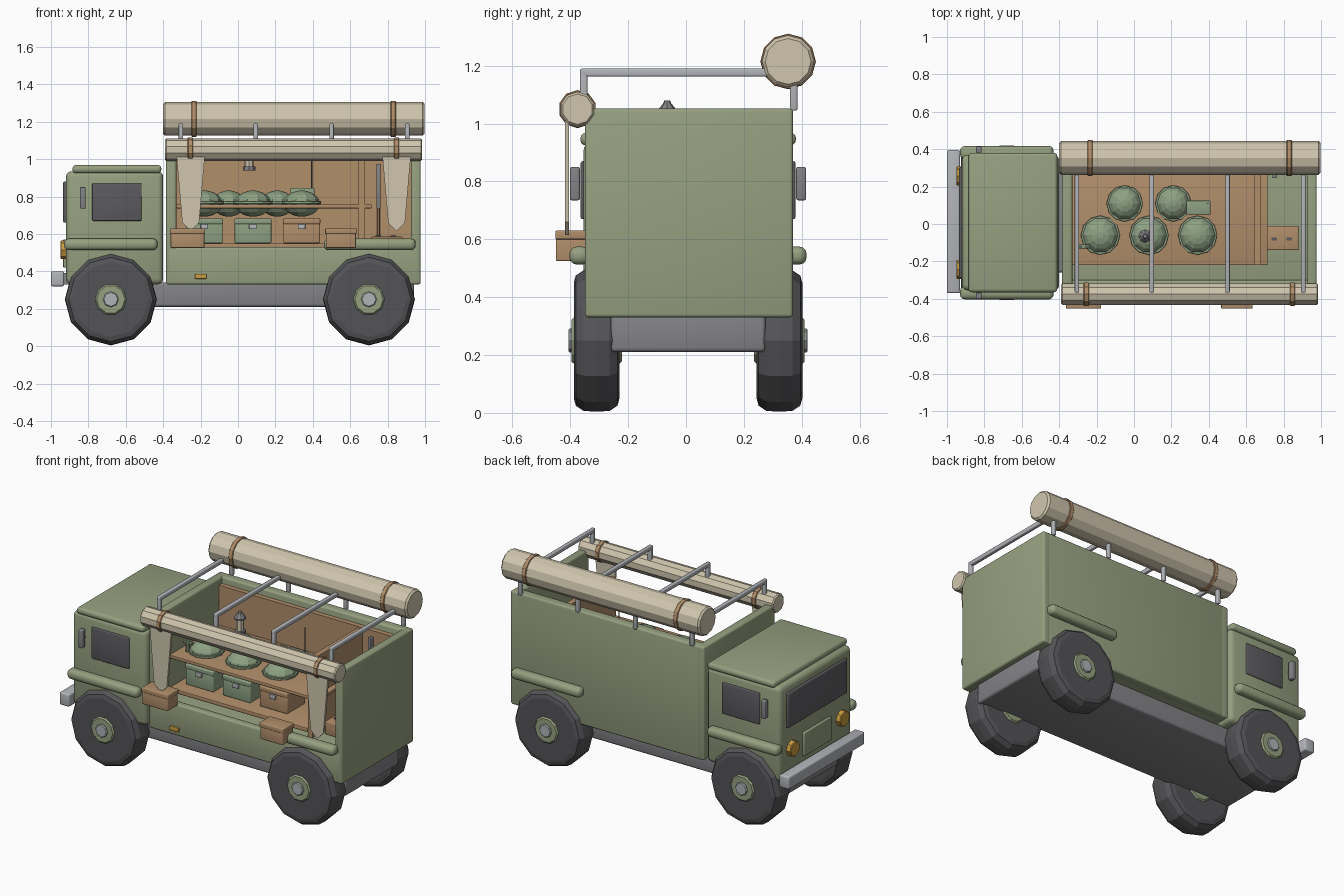
import bpy, bmesh, math
from mathutils import Matrix, Vector

if "Cube" in bpy.data.objects:
    bpy.data.objects.remove(bpy.data.objects["Cube"])


def material(name, r, g, b):
    lin = [((c / 255 + 0.055) / 1.055) ** 2.4 for c in (r, g, b)]
    m = bpy.data.materials.new(name)
    m.diffuse_color = (*lin, 1)
    m.use_nodes = True
    m.node_tree.nodes["Principled BSDF"].inputs["Base Color"].default_value = m.diffuse_color
    return m


GREEN = material("olive_paint", 150, 160, 128)
POT = material("pot_green", 141, 161, 131)
WOOD = material("tan_wood", 177, 142, 106)
CANVAS = material("cream_canvas", 208, 198, 174)
TYRE = material("dark_rubber", 84, 84, 87)
FRAME = material("chassis_grey", 131, 130, 134)
STEEL = material("light_steel", 178, 180, 184)
GOLD = material("amber_lamp", 202, 156, 66)
GLASS = material("dark_glass", 92, 90, 94)


def finish(name, bm, mat, smooth=True):
    bmesh.ops.recalc_face_normals(bm, faces=bm.faces)
    me = bpy.data.meshes.new(name)
    bm.to_mesh(me)
    bm.free()
    me.materials.append(mat)
    if smooth:
        me.shade_smooth()
        me.set_sharp_from_angle(angle=math.radians(35))
    ob = bpy.data.objects.new(name, me)
    bpy.context.collection.objects.link(ob)
    return ob


def box(name, x, y, z, mat, bevel=0.0):
    """Box from (min, max) ranges, with optional rounded edges."""
    bm = bmesh.new()
    bmesh.ops.create_cube(bm, size=1)
    for v in bm.verts:
        v.co = Vector([(a + b) / 2 + c * (b - a) for (a, b), c in zip((x, y, z), v.co)])
    if bevel:
        bmesh.ops.bevel(bm, geom=bm.edges[:], offset=bevel, segments=3,
                        profile=0.5, affect='EDGES', clamp_overlap=True)
    return finish(name, bm, mat)


def lathe(name, centre, axis, profile, n, mat, smooth=False):
    """Spin (radius, distance) points around an axis."""
    bm = bmesh.new()
    turn = {'x': Matrix.Rotation(math.pi / 2, 4, 'Y'),
            'y': Matrix.Rotation(math.pi / 2, 4, 'X'), 'z': Matrix()}[axis]
    rings = []
    for r, d in profile:
        ring = []
        for i in range(n):
            a = 2 * math.pi * i / n
            p = turn @ Vector((r * math.cos(a), r * math.sin(a), d))
            ring.append(bm.verts.new(p + Vector(centre)))
        rings.append(ring)
    for lo, hi in zip(rings, rings[1:]):
        for i in range(n):
            j = (i + 1) % n
            bm.faces.new((lo[i], lo[j], hi[j], hi[i]))
    bm.faces.new(rings[0])
    bm.faces.new(rings[-1])
    return finish(name, bm, mat, smooth)


def rod(name, centre, axis, r, length, n, mat):
    h, b = length / 2, min(r, length) * 0.12
    return lathe(name, centre, axis, [(r - b, -h), (r, -h + b), (r, h - b), (r - b, h)], n, mat)


Y0 = 0.007  # centre line of the vehicle

# Wheels with hubs
for x in (-0.68, 0.70):
    for s in (-1, 1):
        y = Y0 + s * 0.316
        lathe("tyre", (x, y, 0.25), 'y',
              [(0.20, -0.079), (0.225, -0.072), (0.243, -0.045), (0.246, 0),
               (0.243, 0.045), (0.225, 0.072), (0.20, 0.079)], 12, TYRE)
        rod("hub", (x, y, 0.25), 'y', 0.086, 0.175, 10, GREEN)
        rod("hub_cap", (x, y + s * 0.01, 0.25), 'y', 0.042, 0.175, 8, STEEL)

# Chassis and bumper
box("chassis", (-0.90, 0.94), (-0.26, 0.275), (0.21, 0.34), FRAME, 0.015)
box("bumper", (-1.0, -0.93), (-0.37, 0.395), (0.32, 0.40), STEEL, 0.01)
for y in (-0.18, 0.2):
    box("bumper_arm", (-0.95, -0.85), (y - 0.03, y + 0.03), (0.33, 0.39), FRAME)

# Cab
box("cab", (-0.92, -0.40), (-0.355, 0.37), (0.33, 0.935), GREEN, 0.03)
box("cab_roof", (-0.885, -0.41), (-0.365, 0.38), (0.925, 0.968), GREEN, 0.018)
box("windshield", (-0.935, -0.91), (-0.29, 0.305), (0.66, 0.88), GLASS, 0.008)
box("grille_plate", (-0.935, -0.91), (-0.13, 0.145), (0.42, 0.57), GREEN, 0.006)
for s in (-1, 1):
    side = Y0 + s * 0.363
    box("side_window", (-0.78, -0.515), (side - 0.008, side + 0.008), (0.67, 0.87), GLASS, 0.006)
    m = Y0 + s * 0.391
    box("mirror", (-0.845, -0.815), (m - 0.017, m + 0.017), (0.735, 0.85), FRAME, 0.006)
    box("mirror_arm", (-0.836, -0.824), (m - s * 0.035 - 0.015, m - s * 0.035 + 0.015),
        (0.785, 0.80), FRAME)
    rod("headlight", (-0.93, Y0 + s * 0.25, 0.515), 'x', 0.05, 0.04, 8, GOLD)
    # Rounded mudguard rails
    f = Y0 + s * 0.375
    for name, a, b in (("front_mudguard", -0.93, -0.43), ("rear_mudguard", 0.46, 0.95)):
        box(name, (a, b), (f - 0.035, f + 0.035), (0.513, 0.575), GREEN, 0.025)

# Cargo body: open on top and on the serving side
box("body_floor", (-0.38, 0.97), (-0.345, 0.365), (0.33, 0.50), GREEN, 0.008)
box("lower_side", (-0.38, 0.97), (-0.35, -0.30), (0.33, 0.53), GREEN, 0.012)
box("body_front_wall", (-0.385, -0.33), (-0.35, 0.37), (0.33, 1.052), GREEN, 0.012)
box("body_rear_wall", (0.925, 0.977), (-0.35, 0.37), (0.33, 1.052), GREEN, 0.012)
box("body_back_wall", (-0.385, 0.977), (0.31, 0.37), (0.33, 1.052), GREEN, 0.012)
box("indicator", (-0.23, -0.168), (-0.362, -0.34), (0.36, 0.387), GOLD, 0.004)

# Wooden interior
box("back_panel", (-0.33, 0.925), (0.28, 0.31), (0.50, 1.01), WOOD)
box("partition", (0.645, 0.68), (-0.22, 0.28), (0.50, 1.0), WOOD)
box("counter", (-0.33, 0.715), (-0.22, 0.28), (0.737, 0.758), WOOD, 0.004)
box("lower_shelf", (-0.33, 0.645), (-0.22, 0.28), (0.525, 0.55), WOOD, 0.004)
box("drawer_box", (0.71, 0.88), (-0.14, -0.01), (0.50, 0.585), WOOD, 0.006)
for x in (0.75, 0.83):
    box("drawer_latch", (x - 0.014, x + 0.014), (-0.088, -0.072), (0.58, 0.592), GLASS)
box("long_tool", (0.74, 0.762), (0.245, 0.275), (0.735, 0.975), FRAME, 0.004)
rod("tool_handle", (0.751, 0.26, 0.63), 'z', 0.008, 0.24, 6, WOOD)

# Crates with latches under the counter
for x, mat in ((-0.18, POT), (0.08, POT), (0.34, WOOD)):
    box("crate", (x - 0.098, x + 0.098), (-0.13, 0.05), (0.55, 0.66), mat, 0.006)
    box("crate_lid", (x - 0.1, x + 0.1), (-0.134, 0.054), (0.652, 0.682), mat, 0.006)
    box("crate_latch", (x - 0.02, x + 0.02), (-0.142, -0.128), (0.625, 0.652), STEEL, 0.003)

# Round pots set into the counter
for x, y, r in ((-0.18, -0.06, 0.098), (0.08, -0.06, 0.098), (0.34, -0.06, 0.098),
                (-0.05, 0.11, 0.09), (0.21, 0.11, 0.09)):
    arc = [math.radians(-80 + 20 * i) for i in range(9)]
    lathe("pot", (x, y, 0.762), 'z',
          [(r * math.cos(a), 0.07 * math.sin(a)) for a in arc], 10, POT)
    rod("pot_rim", (x, y, 0.768), 'z', r + 0.007, 0.014, 12, POT)

# Radio, small tap and lantern
box("radio", (0.28, 0.41), (0.05, 0.125), (0.758, 0.845), POT, 0.006)
rod("radio_antenna", (0.395, 0.11, 0.92), 'z', 0.004, 0.16, 6, GLASS)
rod("tap_post", (-0.27, -0.12, 0.79), 'z', 0.013, 0.07, 8, POT)
rod("tap_spout", (-0.265, -0.12, 0.815), 'x', 0.01, 0.06, 8, POT)
lathe("lantern_base", (0.06, -0.065, 0.95), 'z', [(0.034, -0.01), (0.034, 0.01)], 8, FRAME)
rod("lantern_glass", (0.06, -0.065, 0.998), 'z', 0.024, 0.08, 8, CANVAS)
lathe("lantern_cap", (0.06, -0.065, 1.035), 'z',
      [(0.036, 0), (0.036, 0.008), (0.014, 0.035), (0.010, 0.045)], 8, FRAME)

# Boxes hung outside the serving side
for a, b in ((-0.36, -0.18), (0.47, 0.63)):
    box("side_box", (a, b), (-0.45, -0.345), (0.525, 0.605), WOOD, 0.005)
    box("side_box_lid", (a - 0.004, b + 0.004), (-0.452, -0.343), (0.60, 0.63), WOOD, 0.005)

# Roof hoops
for x in (-0.305, 0.095, 0.50, 0.905):
    xr = (x - 0.012, x + 0.012)
    box("roof_bar", xr, (-0.367, 0.385), (1.163, 1.19), STEEL, 0.006)
    box("hoop_front_post", xr, (-0.367, -0.341), (1.04, 1.185), STEEL, 0.006)
    box("hoop_back_post", xr, (0.359, 0.385), (1.045, 1.185), STEEL, 0.006)

# Canvas rolls with straps
for name, a, b, y, z, r, n, straps in (
        ("large_roll", -0.40, 0.998, 0.353, 1.215, 0.09, 12, (-0.235, 0.83)),
        ("small_roll", -0.39, 0.985, -0.375, 1.05, 0.06, 10, (-0.255, 0.848))):
    rod(name, ((a + b) / 2, y, z), 'x', r, b - a, n, CANVAS)
    for x in straps:
        rod(name + "_strap", (x, y, z), 'x', r + 0.006, 0.028, n, WOOD)

# Pointed canvas flaps hanging from the small roll
outline = [(-0.077, 1.03), (0.077, 1.03), (0.045, 0.66), (0.0, 0.615), (-0.045, 0.66)]
for x in (-0.253, 0.848):
    bm = bmesh.new()
    face = bm.faces.new([bm.verts.new((x + dx, -0.418, z)) for dx, z in outline])
    out = bmesh.ops.extrude_face_region(bm, geom=[face])
    bmesh.ops.translate(bm, vec=(0, 0.014, 0),
                        verts=[g for g in out['geom'] if isinstance(g, bmesh.types.BMVert)])
    finish("canvas_flap", bm, CANVAS, smooth=False)
